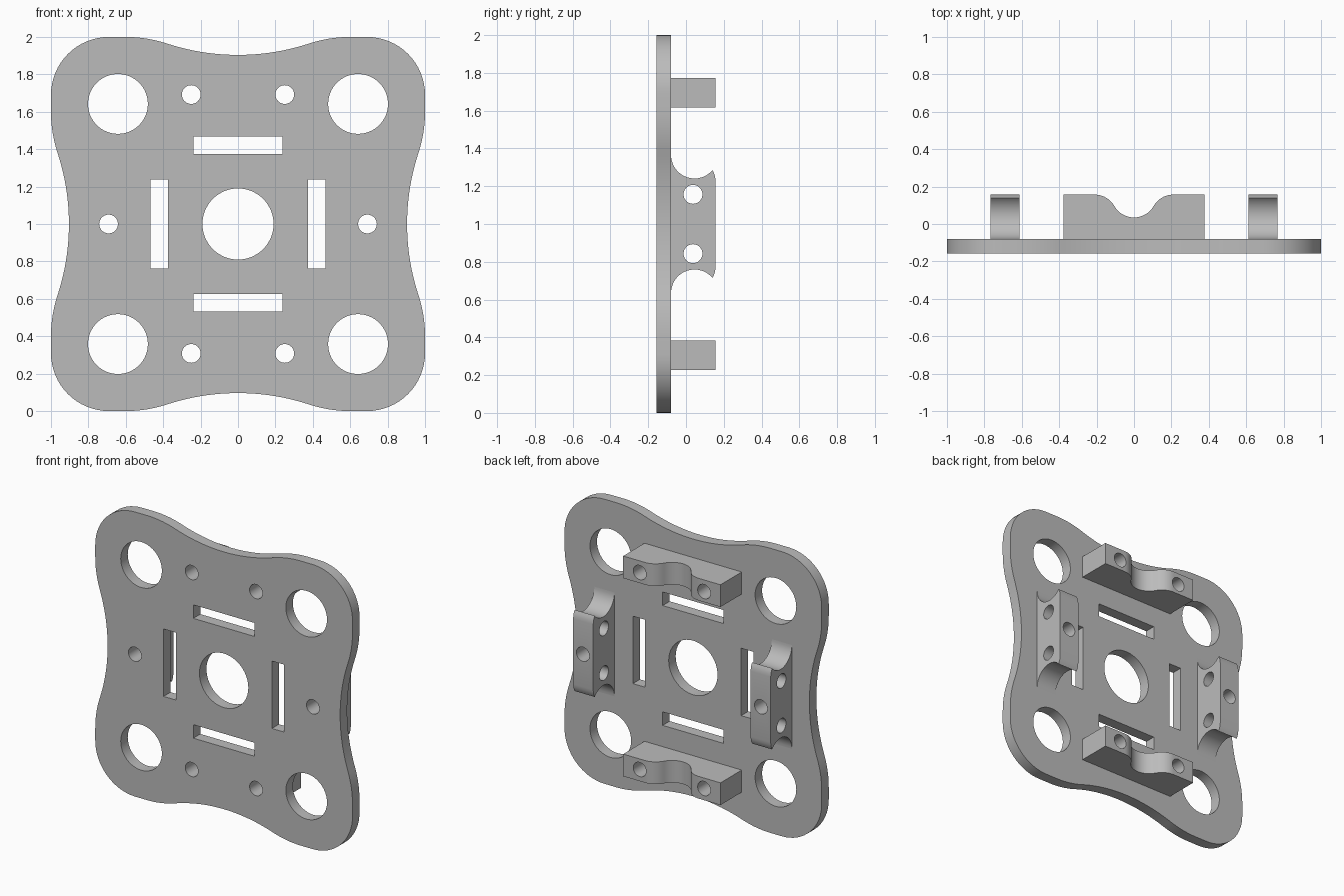
import bpy
import bmesh
from math import sin, cos, atan, pi, radians
from mathutils import Matrix, Vector

if "Cube" in bpy.data.objects:
    bpy.data.objects.remove(bpy.data.objects["Cube"])

FRONT, MID, BACK = -0.157, -0.079, 0.157   # plate front, plate back, bracket back

grey = bpy.data.materials.new("plain grey")
grey.use_nodes = True
colour = (0.5, 0.5, 0.5, 1)
grey.diffuse_color = colour
grey.node_tree.nodes["Principled BSDF"].inputs["Base Color"].default_value = colour


def arc(cx, cy, r, start, end, n):
    """Points on an arc, angles in degrees."""
    angles = [radians(start + (end - start) * i / n) for i in range(n + 1)]
    return [(cx + r * cos(a), cy + r * sin(a)) for a in angles]


def circle(cx, cy, r, n=48):
    return arc(cx, cy, r, 0, 360, n)[:-1]


def rectangle(cx, cy, w, h):
    return [(cx + sx * w / 2, cy + sy * h / 2)
            for sx, sy in ((-1, -1), (1, -1), (1, 1), (-1, 1))]


def wave(dx, low, high, ratio, n=12):
    """Valley at x = 0 blending by two tangent arcs into a crest at x = dx."""
    turn = 2 * atan((high - low) / dx)
    total = dx / sin(turn)
    r1, r2 = total * ratio, total * (1 - ratio)
    steps = [turn * i / n for i in range(n + 1)]
    valley = [(r1 * sin(a), low + r1 * (1 - cos(a))) for a in steps]
    crest = [(dx - r2 * sin(a), high - r2 * (1 - cos(a))) for a in steps[:-1]]
    return valley + crest[::-1]


def mirrored(half):
    """Complete a profile that starts on x = 0."""
    return [(-x, y) for x, y in half[:0:-1]] + half


def prism(bm, points, axis, a, b):
    """Extrude a profile along an axis; z in profiles is measured from the centre."""
    place = {"x": lambda u, v, t: (t, u, v + 1),
             "y": lambda u, v, t: (u, t, v + 1),
             "z": lambda u, v, t: (u, v, t + 1)}[axis]
    ends = [[bm.verts.new(place(u, v, t)) for u, v in points] for t in (a, b)]
    bm.faces.new(ends[0])
    bm.faces.new(ends[1][::-1])
    for i in range(len(points)):
        j = (i + 1) % len(points)
        bm.faces.new((ends[0][j], ends[0][i], ends[1][i], ends[1][j]))


def make(name, prisms):
    bm = bmesh.new()
    for p in prisms:
        prism(bm, *p)
    bmesh.ops.recalc_face_normals(bm, faces=bm.faces)
    mesh = bpy.data.meshes.new(name)
    bm.to_mesh(mesh)
    bm.free()
    mesh.materials.append(grey)
    ob = bpy.data.objects.new(name, mesh)
    bpy.context.collection.objects.link(ob)
    return ob


def build(name, body, holes):
    """Make a body, cut its holes, and smooth the curved walls."""
    ob = make(name, [body])
    cutter = make(name + "_cutter", holes)
    cutter.hide_render = True
    mod = ob.modifiers.new("holes", "BOOLEAN")
    mod.operation = "DIFFERENCE"
    mod.solver = "EXACT"
    mod.object = cutter
    bpy.ops.object.select_all(action="DESELECT")
    ob.select_set(True)
    bpy.context.view_layer.objects.active = ob
    bpy.ops.object.modifier_apply(modifier=mod.name)
    bpy.data.objects.remove(cutter)
    bpy.ops.object.shade_smooth_by_angle(angle=radians(30))


# Plate outline: one waved edge and one round corner, repeated four times
side = mirrored(wave(0.6, 0.904, 1.0, 0.633)) + arc(0.69, 0.69, 0.31, 90, 0, 16)
outline = []
for k in range(4):
    turn = Matrix.Rotation(-k * pi / 2, 2)
    outline += [tuple(turn @ Vector(p)) for p in side]

# Plate openings
BOLT, BOLT_OUT, BOLT_SIDE = 0.05, 0.692, 0.25
openings = [circle(0, 0, 0.19, 64)]
for s in (-1, 1):
    openings += [circle(s * 0.642, t * 0.642, 0.16, 64) for t in (-1, 1)]
    openings += [circle(t * BOLT_SIDE, s * BOLT_OUT, BOLT) for t in (-1, 1)]
    openings += [circle(s * BOLT_OUT, 0, BOLT),
                 rectangle(s * 0.421, 0, 0.095, 0.474),
                 rectangle(0, s * 0.421, 0.474, 0.095)]
build("plate", (outline, "y", FRONT, MID),
      [(p, "y", FRONT - 0.1, MID + 0.1) for p in openings])

# Upper and lower brackets with a dipped back
saddle = mirrored(wave(0.21, 0.035, BACK, 0.5) + [(0.378, BACK), (0.378, MID)])
for name, s in (("upper_bracket", 1), ("lower_bracket", -1)):
    low, high = sorted((s * 0.618, s * 0.774))
    build(name, (saddle, "z", low, high),
          [(circle(t * BOLT_SIDE, s * BOLT_OUT, BOLT), "y", MID - 0.1, BACK + 0.1)
           for t in (-1, 1)])

# Side brackets with scooped ends and rounded lips
scoop = arc(0.045, 0.365, 0.124, 180, 320, 20)
lip = [(0.149, 0.268), (0.154, 0.25), (BACK, 0.23)]
top_end = scoop + lip
profile = top_end + [(y, -z) for y, z in top_end[::-1]]
for name, s in (("left_bracket", 1), ("right_bracket", -1)):
    low, high = sorted((s * 0.612, s * 0.768))
    cross = [(circle(0.037, t * 0.157, BOLT), "x", low - 0.1, high + 0.1) for t in (-1, 1)]
    build(name, (profile, "x", low, high),
          cross + [(circle(s * BOLT_OUT, 0, BOLT), "y", MID - 0.1, BACK + 0.1)])
